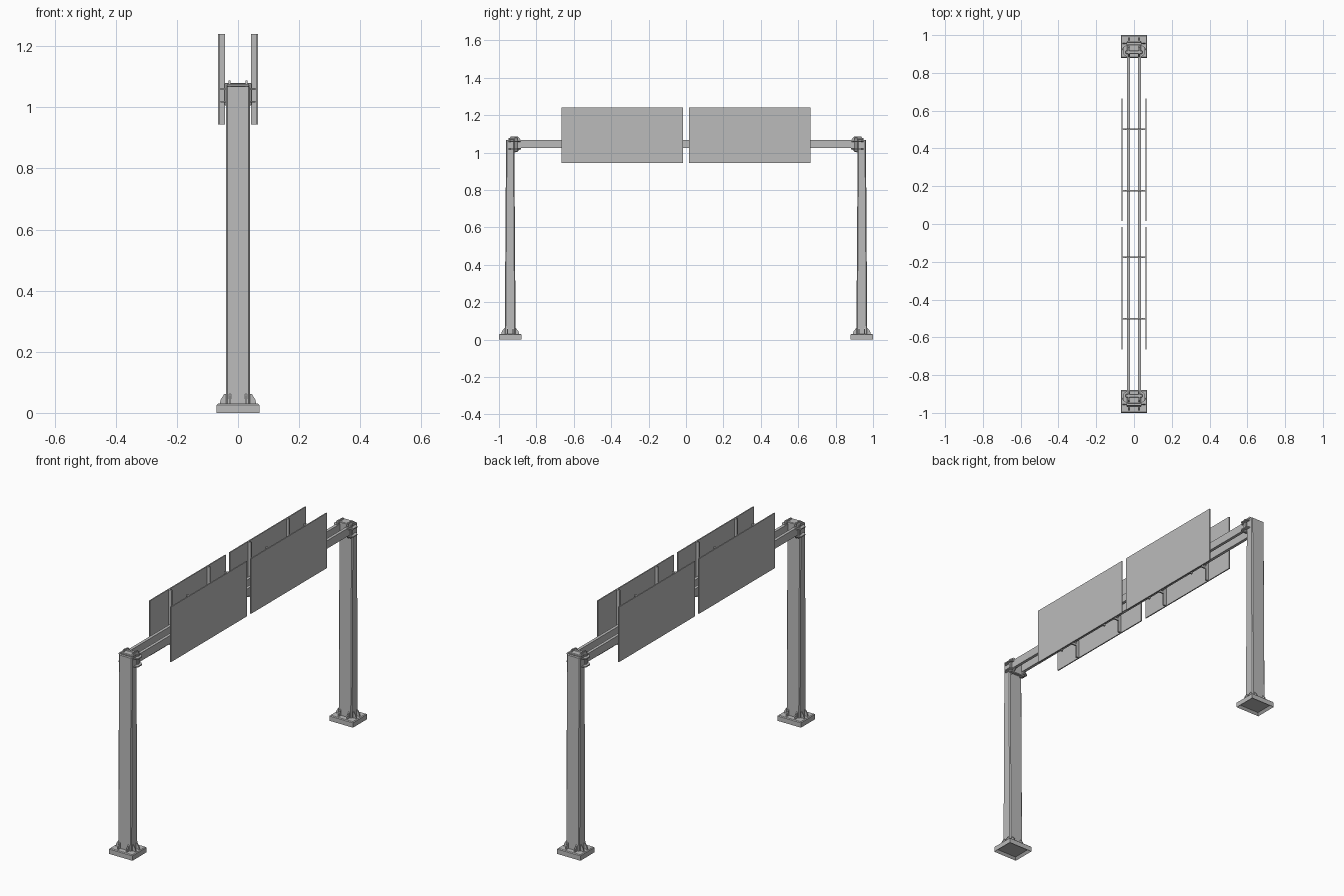
import bpy, bmesh
from mathutils import Vector

cube = bpy.data.objects.get("Cube")
if cube:
    bpy.data.objects.remove(cube, do_unlink=True)

steel = bpy.data.materials.new("galvanised grey")
steel.use_nodes = True
GREY = (0.5, 0.5, 0.5, 1)
steel.diffuse_color = GREY
steel.node_tree.nodes["Principled BSDF"].inputs["Base Color"].default_value = GREY


def finish(name, bm):
    bmesh.ops.recalc_face_normals(bm, faces=bm.faces)
    mesh = bpy.data.meshes.new(name)
    bm.to_mesh(mesh)
    bm.free()
    mesh.materials.append(steel)
    obj = bpy.data.objects.new(name, mesh)
    bpy.context.collection.objects.link(obj)
    return obj


def box(name, xs, ys, zs, bevel=0):
    bm = bmesh.new()
    bmesh.ops.create_cube(bm, size=1)
    lo, hi = Vector((xs[0], ys[0], zs[0])), Vector((xs[1], ys[1], zs[1]))
    for v in bm.verts:
        v.co = (lo + hi) / 2 + v.co * (hi - lo)
    obj = finish(name, bm)
    if bevel:
        mod = obj.modifiers.new("edges", "BEVEL")
        mod.width, mod.segments = bevel, 1
    return obj


def span(a, b, s):
    return sorted((a * s, b * s))


def fin(name, points, thick):
    """Thin plate: outline points extruded along the thickness vector."""
    bm = bmesh.new()
    t = Vector(thick)
    face = bm.faces.new([bm.verts.new(Vector(p) - t / 2) for p in points])
    out = bmesh.ops.extrude_face_region(bm, geom=[face])
    for v in out["geom"]:
        if isinstance(v, bmesh.types.BMVert):
            v.co += t
    return finish(name, bm)


def column(name, s):
    """Tapered post, narrower along the span at the top."""
    bm = bmesh.new()
    bmesh.ops.create_cube(bm, size=1)
    for v in bm.verts:
        half = 0.022 if v.co.z > 0 else 0.029
        v.co = (v.co.x * 0.08, s * 0.94 + (half if v.co.y > 0 else -half),
                1.068 if v.co.z > 0 else 0.03)
    upright = [e for e in bm.edges if abs(e.verts[0].co.z - e.verts[1].co.z) > 0.5]
    bmesh.ops.bevel(bm, geom=upright, offset=0.005, segments=1, affect='EDGES')
    finish(name, bm)


def footing(name, s):
    """Base plate with a recessed underside."""
    bm = bmesh.new()
    bmesh.ops.create_cube(bm, size=1)
    for v in bm.verts:
        v.co = (v.co.x * 0.14, s * 0.94 + v.co.y * 0.12, 0.015 + v.co.z * 0.03)
    bottom = min(bm.faces, key=lambda f: f.calc_center_median().z)
    top = max(bm.faces, key=lambda f: f.calc_center_median().z)
    bmesh.ops.bevel(bm, geom=list(top.edges), offset=0.004, segments=1, affect='EDGES')
    bottom = min(bm.faces, key=lambda f: f.calc_center_median().z)
    bmesh.ops.inset_individual(bm, faces=[bottom], thickness=0.016)
    for v in bottom.verts:
        v.co.z += 0.012
    finish(name, bm)


for end, s in (("front", -1), ("back", 1)):
    footing(end + "_footing", s)
    column(end + "_column", s)
    # Stiffeners around the foot of the column
    for k in (-1, 1):
        for x in (-0.026, 0.026):
            y = s * 0.94
            fin(end + "_foot_fin", [(x, y + k * 0.02, 0.03), (x, y + k * 0.048, 0.03),
                                    (x, y + k * 0.044, 0.045), (x, y + k * 0.03, 0.062),
                                    (x, y + k * 0.02, 0.062)], (0.006, 0, 0))
        for d in (-0.015, 0.015):
            y = s * 0.94 + d
            fin(end + "_foot_side_fin", [(k * 0.035, y, 0.03), (k * 0.06, y, 0.03),
                                         (k * 0.056, y, 0.045), (k * 0.045, y, 0.062),
                                         (k * 0.035, y, 0.062)], (0, 0.006, 0))
    # Bracket joining the column head to the beams
    box(end + "_head_flange", (-0.045, 0.045), span(0.9, 0.918, s), (1.005, 1.08), 0.003)
    box(end + "_head_cap", (-0.037, 0.037), span(0.915, 0.95, s), (1.066, 1.078), 0.003)
    for x in (-0.028, 0.028):
        fin(end + "_head_top_fin", [(x, s * 0.952, 1.066), (x, s * 0.935, 1.087),
                                    (x, s * 0.9, 1.087), (x, s * 0.882, 1.066)], (0.006, 0, 0))
        fin(end + "_head_under_fin", [(x, s * 0.92, 1.024), (x, s * 0.92, 1.0),
                                      (x, s * 0.9, 1.004), (x, s * 0.882, 1.024)], (0.006, 0, 0))
    for k in (-1, 1):
        for z in (1.018, 1.06):
            fin(end + "_head_side_fin", [(k * 0.035, s * 0.952, z), (k * 0.058, s * 0.935, z),
                                         (k * 0.058, s * 0.9, z), (k * 0.035, s * 0.882, z)],
                (0, 0, 0.006))

for side, k in (("left", 1), ("right", -1)):
    # Twin beams spanning the columns
    box(side + "_beam", span(0.022, 0.038, k), (-0.918, 0.918), (1.024, 1.067))
    for end, s in (("front", -1), ("back", 1)):
        # Blank sign panels and their hangers
        box(f"{end}_{side}_panel", span(0.06, 0.066, k), span(0.016, 0.665, s), (0.943, 1.24))
        for y in (0.175, 0.502):
            box(f"{end}_{side}_hanger", span(0.043, 0.06, k),
                span(y - 0.004, y + 0.004, s), (0.943, 1.24))

# Crossbars clamping the hangers above and below the beams
for y in (-0.502, -0.175, 0.175, 0.502):
    for z in (1.015, 1.072):
        box("crossbar", (-0.06, 0.06), (y - 0.004, y + 0.004), (z - 0.008, z + 0.004))
